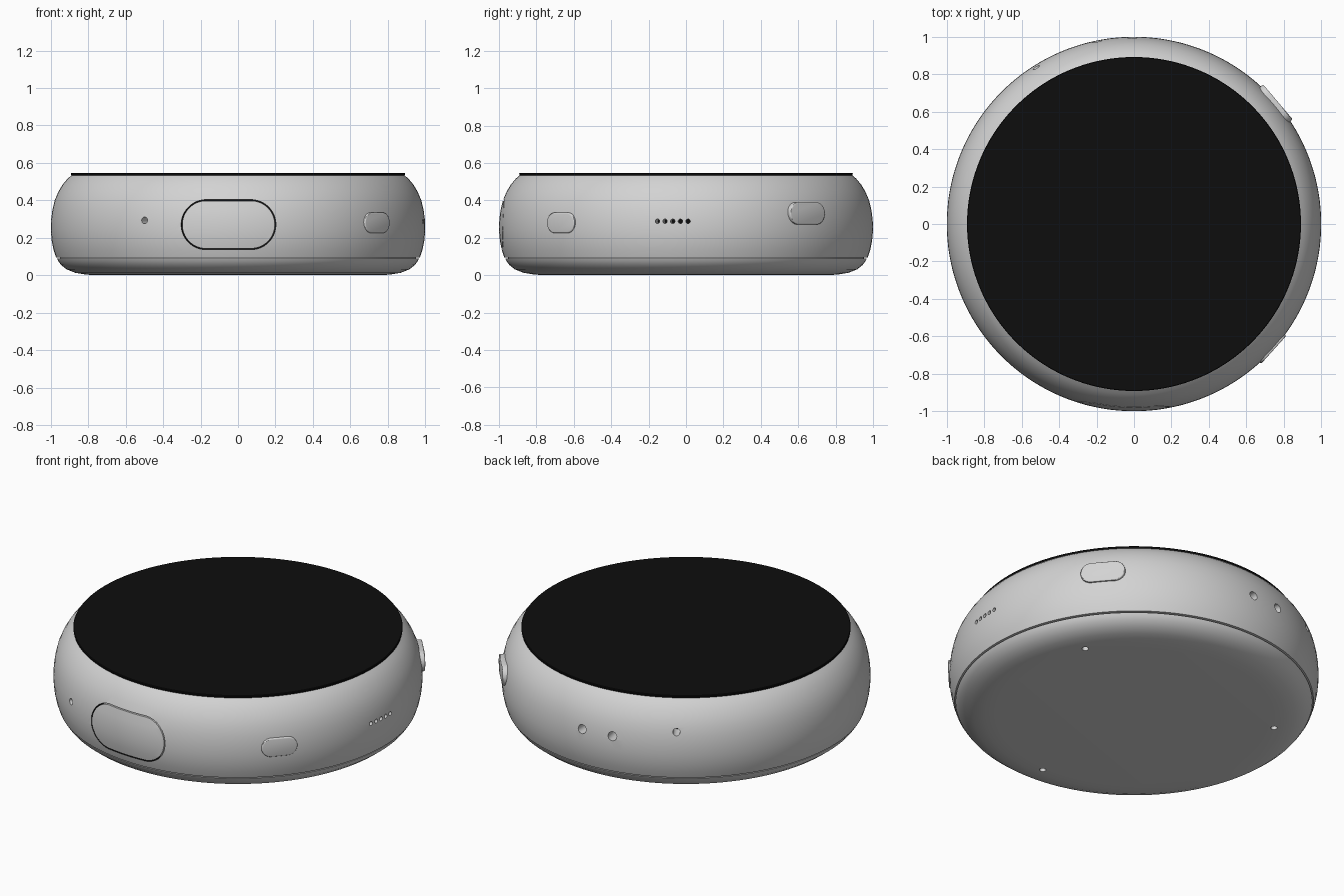
import bpy, bmesh
from math import sin, cos, pi, radians
from mathutils import Matrix, Vector

if "Cube" in bpy.data.objects:
    bpy.data.objects.remove(bpy.data.objects["Cube"], do_unlink=True)


def material(name, rgb):
    m = bpy.data.materials.new(name)
    m.use_nodes = True
    m.diffuse_color = (*rgb, 1)
    m.node_tree.nodes["Principled BSDF"].inputs["Base Color"].default_value = (*rgb, 1)
    return m


SHELL = material("light grey shell", (0.65, 0.65, 0.65))
BLACK = material("black glass", (0.004, 0.004, 0.004))


def make_object(name, bm, mats=(SHELL, BLACK)):
    bmesh.ops.recalc_face_normals(bm, faces=bm.faces[:])
    mesh = bpy.data.meshes.new(name)
    bm.to_mesh(mesh)
    bm.free()
    obj = bpy.data.objects.new(name, mesh)
    bpy.context.collection.objects.link(obj)
    for m in mats:
        mesh.materials.append(m)
    return obj


def activate(obj):
    bpy.ops.object.select_all(action='DESELECT')
    obj.select_set(True)
    bpy.context.view_layer.objects.active = obj


def smooth(obj):
    activate(obj)
    bpy.ops.object.shade_smooth_by_angle(angle=radians(30))


def revolve(name, profile, mats=(SHELL, BLACK)):
    """Solid of revolution; the profile starts and ends on the axis."""
    bm = bmesh.new()
    verts = [bm.verts.new((r, 0, z)) for r, z in profile]
    edges = [bm.edges.new(pair) for pair in zip(verts, verts[1:])]
    bmesh.ops.spin(bm, geom=verts + edges, cent=(0, 0, 0), axis=(0, 0, 1),
                   angle=2 * pi, steps=144, use_duplicate=False)
    bmesh.ops.remove_doubles(bm, verts=bm.verts[:], dist=1e-5)
    return make_object(name, bm, mats)


def side_frame(azimuth, z):
    """Local x runs round the rim, local y up, local z outward."""
    a = radians(azimuth)
    m = Matrix(((-sin(a), 0, cos(a)), (cos(a), 0, sin(a)), (0, 1, 0))).to_4x4()
    m.translation = Vector((0, 0, z))
    return m


def pill(name, frame, width, height, inner, outer, segs=32, dark="none"):
    """Rounded prism between two distances along the frame's z axis."""
    bm = bmesh.new()
    rings = []
    for d in (inner, outer):
        ring = []
        for i in range(segs):
            a = 2 * pi * (i + 0.5) / segs
            shift = (width - height) / 2 * (1 if cos(a) > 0 else -1)
            ring.append(bm.verts.new((cos(a) * height / 2 + shift, sin(a) * height / 2, d)))
        rings.append(ring)
    floor = bm.faces.new(rings[0])
    bm.faces.new(rings[1])
    for i in range(segs):
        j = (i + 1) % segs
        bm.faces.new((rings[0][i], rings[0][j], rings[1][j], rings[1][i]))
    for f in bm.faces:
        f.material_index = int(dark == "all" or (dark == "floor" and f is floor))
    bm.transform(frame)
    return make_object(name, bm)


def boolean(obj, other, operation):
    mod = obj.modifiers.new("cut", 'BOOLEAN')
    mod.operation, mod.object, mod.solver = operation, other, 'EXACT'
    activate(obj)
    bpy.ops.object.modifier_apply(modifier=mod.name)


def cut(obj, cutter):
    boolean(obj, cutter, 'DIFFERENCE')
    bpy.data.objects.remove(cutter, do_unlink=True)


# Main shell, base and screen
body = revolve("body_shell", [
    (0, .095), (.972, .095), (.985, .135), (.995, .185), (1, .24), (.998, .3),
    (.991, .35), (.979, .4), (.96, .445), (.936, .485), (.91, .516), (.887, .536), (0, .536)])
base = revolve("base_plate", [
    (0, 0), (.74, 0), (.81, .003), (.87, .013), (.915, .031), (.945, .055), (.96, .075),
    (.966, .088), (.952, .088), (.952, .1), (0, .1)])
screen = revolve("screen_glass", [
    (0, .532), (.89, .532), (.892, .543), (.889, .547), (0, .547)], (BLACK,))

# Flush oval cover set into the front with a thin dark gap round it
front = side_frame(-93, .27)
cover = pill("front_cover", front, .495, .255, .92, 1.1, 48)
boolean(cover, body, 'INTERSECT')
cut(body, pill("cover_pocket", front, .507, .267, .93, 1.1, 48, "all"))

# Round side holes: azimuth, height, diameter
holes = [(-120, .293, .036), (90.6, .315, .052), (101.4, .315, .052), (122, .373, .04)]
holes += [(-8.8 + 2.36 * i, .288, .024) for i in range(5)]
for azimuth, z, size in holes:
    cut(body, pill("hole_cutter", side_frame(azimuth, z), size, size, .9, 1.1, 16, "floor"))

# Three small holes in the underside
for azimuth in (30, 150, 270):
    spot = Matrix.Translation((.77 * cos(radians(azimuth)), .77 * sin(radians(azimuth)), 0))
    cut(base, pill("base_hole_cutter", spot, .036, .036, -.1, .07, 16))

# Raised oval push buttons
for name, azimuth, z, width, height, outer in (
        ("front_button", -42, .28, .2, .11, 1.004),
        ("rear_button", 40.3, .33, .245, .12, 1.008)):
    button = pill(name, side_frame(azimuth, z), width, height, .93, outer)
    bevel = button.modifiers.new("rounded_rim", 'BEVEL')
    bevel.width, bevel.segments = .007, 3
    bevel.limit_method, bevel.angle_limit = 'ANGLE', radians(40)
    activate(button)
    bpy.ops.object.modifier_apply(modifier=bevel.name)
    smooth(button)

for part in (body, base, screen, cover):
    smooth(part)
